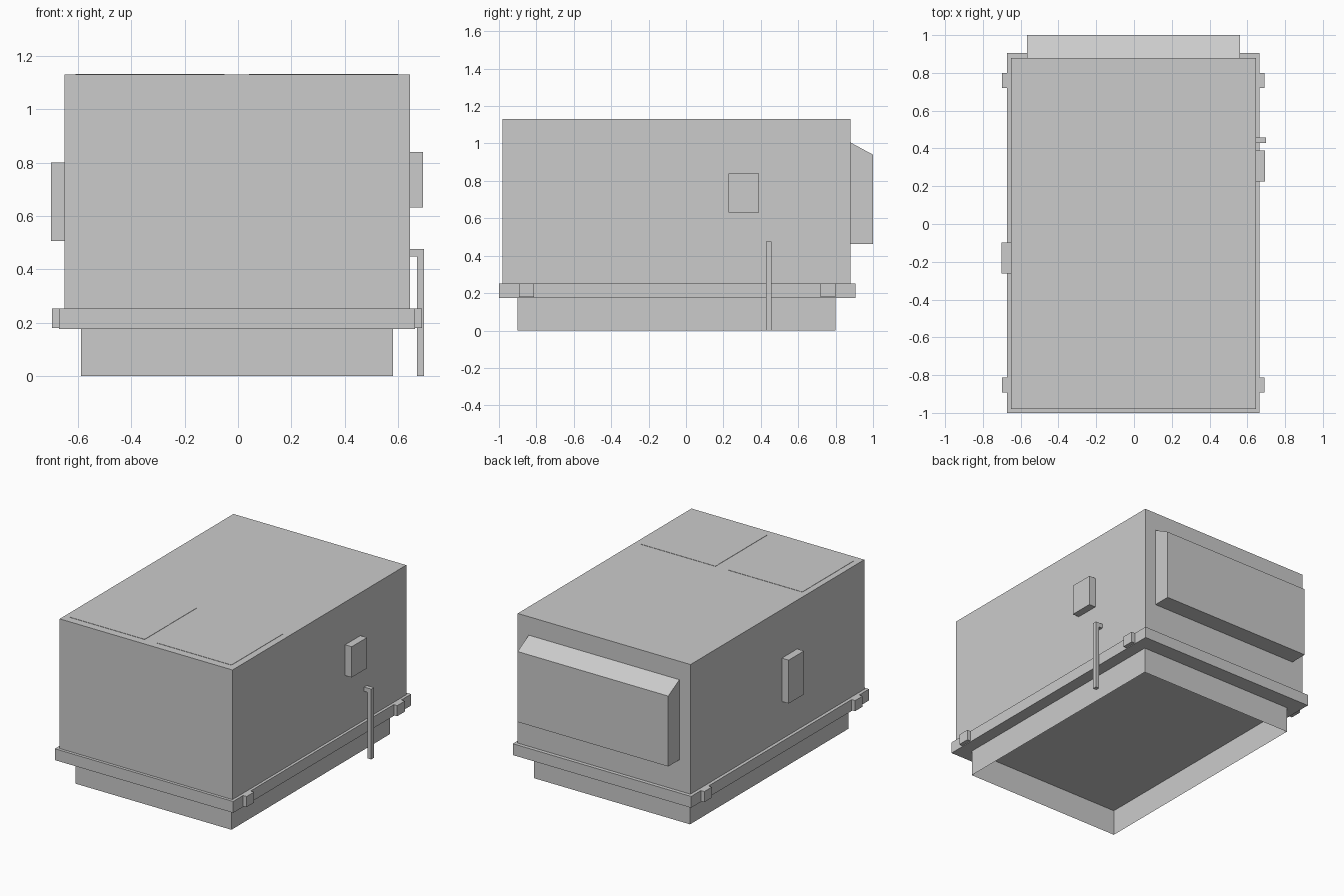
import bpy, bmesh

if "Cube" in bpy.data.objects:
    bpy.data.objects.remove(bpy.data.objects["Cube"])

grey = bpy.data.materials.new("light_grey_metal")
grey.diffuse_color = (0.6, 0.6, 0.6, 1.0)
grey.use_nodes = True
grey.node_tree.nodes["Principled BSDF"].inputs["Base Color"].default_value = grey.diffuse_color


def finish(name, bm):
    bmesh.ops.recalc_face_normals(bm, faces=bm.faces)
    mesh = bpy.data.meshes.new(name)
    bm.to_mesh(mesh)
    bm.free()
    mesh.materials.append(grey)
    obj = bpy.data.objects.new(name, mesh)
    bpy.context.collection.objects.link(obj)
    return obj


def prism(name, points, offset):
    """Closed solid: a flat outline pushed along an offset."""
    bm = bmesh.new()
    face = bm.faces.new([bm.verts.new(p) for p in points])
    out = bmesh.ops.extrude_face_region(bm, geom=[face], use_keep_orig=True)
    verts = [g for g in out["geom"] if isinstance(g, bmesh.types.BMVert)]
    bmesh.ops.translate(bm, verts=verts, vec=offset)
    return finish(name, bm)


def box(name, x, y, z):
    outline = [(x[0], y[0], z[0]), (x[1], y[0], z[0]),
               (x[1], y[1], z[0]), (x[0], y[1], z[0])]
    return prism(name, outline, (0, 0, z[1] - z[0]))


# Main cabinet and the rail it sits on
box("cabinet", (-0.65, 0.645), (-0.98, 0.88), (0.25, 1.13))
box("base_rail", (-0.672, 0.664), (-1.0, 0.905), (0.175, 0.252))

# Roof curb: thin sheet walls, open underneath
bm = bmesh.new()
corners = [(-0.589, -0.9), (0.581, -0.9), (0.581, 0.798), (-0.589, 0.798)]
low = [bm.verts.new((x, y, 0.0)) for x, y in corners]
high = [bm.verts.new((x, y, 0.175)) for x, y in corners]
for i in range(4):
    j = (i + 1) % 4
    bm.faces.new((low[i], low[j], high[j], high[i]))
finish("roof_curb", bm)

# Air intake hood with sloping top on the back
hood = [(0.88, 0.463), (1.0, 0.463), (1.0, 0.94), (0.88, 1.005)]
prism("intake_hood", [(-0.567, y, z) for y, z in hood], (1.129, 0, 0))

# Control boxes on the sides
box("left_control_box", (-0.701, -0.65), (-0.262, -0.098), (0.506, 0.80))
box("right_control_box", (0.645, 0.694), (0.226, 0.389), (0.632, 0.84))

# Drain pipe: elbow out of the cabinet, then down to the ground
pipe = [(0.645, 0.476), (0.698, 0.476), (0.698, 0.0),
        (0.671, 0.0), (0.671, 0.447), (0.645, 0.447)]
prism("drain_pipe", [(x, 0.429, z) for x, z in pipe], (0, 0.029, 0))

# Lifting lugs at the rail corners
for end, y in (("front", (-0.893, -0.813)), ("back", (0.719, 0.80))):
    box(end + "_left_lug", (-0.698, -0.672), y, (0.18, 0.252))
    box(end + "_right_lug", (0.664, 0.69), y, (0.18, 0.252))

# Flush fan panels on the roof
for side, x in (("left", (-0.609, -0.05)), ("right", (0.042, 0.60))):
    box(side + "_fan_panel", x, (-0.927, -0.375), (1.128, 1.132))
